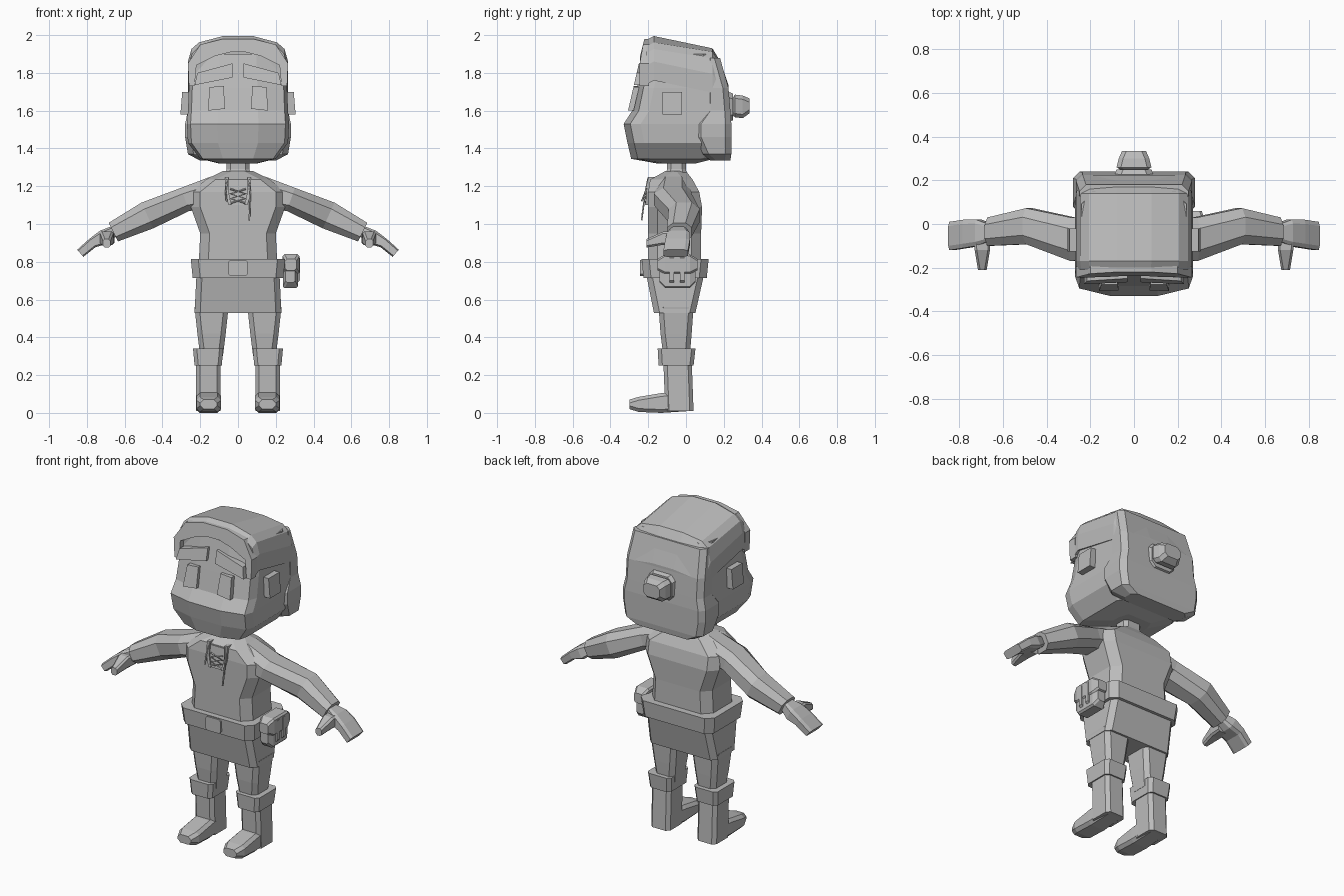
import bpy
import bmesh
from mathutils import Vector

if "Cube" in bpy.data.objects:
    bpy.data.objects.remove(bpy.data.objects["Cube"])

grey = bpy.data.materials.new("plain grey")
grey.use_nodes = True
tone = (.5, .5, .5, 1)
grey.diffuse_color = tone
grey.node_tree.nodes["Principled BSDF"].inputs["Base Color"].default_value = tone


def add_object(name, data):
    data.materials.append(grey)
    part = bpy.data.objects.new(name, data)
    bpy.context.collection.objects.link(part)
    return part


def loft(name, rings, mirror=False):
    """Skin a list of equal-length point rings and cap both ends."""
    bm = bmesh.new()
    rows = [[bm.verts.new(point) for point in ring] for ring in rings]
    for lower, upper in zip(rows, rows[1:]):
        for i in range(len(lower)):
            bm.faces.new((lower[i - 1], lower[i], upper[i], upper[i - 1]))
    bm.faces.new(rows[0])
    bm.faces.new(rows[-1])
    bmesh.ops.recalc_face_normals(bm, faces=bm.faces)
    mesh = bpy.data.meshes.new(name)
    bm.to_mesh(mesh)
    bm.free()
    part = add_object(name, mesh)
    if mirror:
        part.modifiers.new("mirror", "MIRROR").use_mirror_merge = False


def symmetric(half):
    """Complete a right-hand outline with its mirror image."""
    return half + [(-point[0], *point[1:]) for point in reversed(half)]


def cut_rectangle(left, right, low, high, cut):
    """Rectangle outline with its corners cut off."""
    return [(left + cut, low), (right - cut, low),
            (right, low + cut), (right, high - cut),
            (right - cut, high), (left + cut, high),
            (left, high - cut), (left, low + cut)]


def tower(name, rows, cut=.03, centre=0, mirror=False):
    """Loft upward; each row is height, half width, front, back."""
    loft(name, [[(x, y, height) for x, y in
                 cut_rectangle(centre - half, centre + half, front, back, cut)]
                for height, half, front, back in rows], mirror)


def beam(name, rows, cut=.01, centre=0, mirror=False):
    """Loft backward; each row is depth, half width, bottom, top."""
    loft(name, [[(x, depth, z) for x, z in
                 cut_rectangle(centre - half, centre + half, bottom, top, cut)]
                for depth, half, bottom, top in rows], mirror)


def limb(name, rows, cut):
    """Loft along a bent path; each row is centre, height, depth."""
    rings = []
    for i, (centre, height, depth) in enumerate(rows):
        before, after = rows[max(i - 1, 0)][0], rows[min(i + 1, len(rows) - 1)][0]
        along = Vector(after) - Vector(before)
        up = Vector((-along.z, 0, along.x)).normalized()
        side = Vector((0, 1, 0))
        rings.append([Vector(centre) + side * depth * u + up * height * v
                      for u, v in cut_rectangle(-.5, .5, -.5, .5, cut)])
    loft(name, rings, mirror=True)


def plate(name, outline, surface, thickness, mirror=False):
    """Plate from an x, z outline laid on a surface giving y at a height."""
    loft(name, [[(x, surface(z) + shift, z) for x, z in outline]
                for shift in (0, thickness)], mirror)


def cord(name, points):
    curve = bpy.data.curves.new(name, "CURVE")
    curve.dimensions = "3D"
    curve.bevel_depth = .005
    curve.bevel_resolution = 0
    curve.use_fill_caps = True
    line = curve.splines.new("POLY")
    line.points.add(len(points) - 1)
    for target, point in zip(line.points, points):
        target.co = (*point, 1)
    add_object(name, curve)


# Head with a bulging jaw
def head_ring(height, half, front, back):
    return [(x, y, height) for x, y in symmetric([
        (half * .4, front), (half * .93, front + .035), (half, front + .09),
        (half, back - .06), (half * .8, back)])]


loft("head", [head_ring(*row) for row in (
    (1.32, .1, -.15, .05), (1.345, .2, -.29, .15), (1.43, .265, -.31, .2),
    (1.53, .27, -.33, .2), (1.6, .265, -.285, .2), (1.72, .26, -.26, .2),
    (1.9, .24, -.22, .15))])


# Hair cap, lofted front to back with a flatter crown behind
def hair_ring(depth, half, top):
    drop = .03 - depth * .05
    return [(x, depth, z) for x, z in symmetric([
        (half, top - .24), (half, top - .14), (half * .93, top - drop - .035),
        (half * .78, top - drop), (half * .3, top - .005)])]


loft("hair_cap", [hair_ring(*row) for row in (
    (-.21, .26, 1.98), (-.17, .265, 2), (.14, .265, 1.935),
    (.185, .255, 1.86), (.225, .24, 1.74))])

# Fringe arching over the face
outer = symmetric([(.26, 1.73), (.265, 1.85), (.2, 1.95), (.08, 1.98)])
inner = symmetric([(.23, 1.73), (.22, 1.84), (.12, 1.89), (.04, 1.91)])
plate("fringe", outer + inner[::-1], lambda z: max(-.245, z * .25 - .715), .05)

# Back hair with side locks, and the tied tail
tower("back_hair", [
    (1.335, .2, .13, .235), (1.37, .265, .09, .24), (1.46, .28, .05, .24),
    (1.53, .28, .05, .24), (1.6, .265, .1, .235), (1.72, .265, .1, .225),
    (1.88, .25, .1, .18)])
beam("hair_tie", [(.2, .1, 1.53, 1.71), (.25, .08, 1.55, 1.69)], .03)
beam("hair_tail", [(.24, .05, 1.58, 1.66), (.26, .08, 1.565, 1.685),
                   (.3, .07, 1.56, 1.68), (.335, .055, 1.585, 1.665)], .02)


# Ears, eyes and brows
def face(z):
    return z * .23 - .675


plate("ears", [(.23, 1.58), (.305, 1.58), (.295, 1.7), (.23, 1.7)],
      lambda z: -.125, .105, mirror=True)
plate("eyes", [(.07, 1.61), (.16, 1.6), (.15, 1.725), (.075, 1.73)],
      face, .03, mirror=True)
plate("brows", [(.03, 1.775), (.23, 1.735), (.215, 1.8), (.03, 1.85)],
      face, .04, mirror=True)

# Neck, shirt and sleeves
tower("neck", [(1.22, .08, -.12, .01), (1.29, .06, -.1, 0), (1.36, .06, -.1, 0)], .02)
tower("shirt", [
    (.75, .21, -.2, .08), (.95, .2, -.2, .08), (1.09, .25, -.2, .085),
    (1.17, .25, -.2, .07), (1.235, .17, -.19, .035), (1.28, .08, -.11, 0)], .05)
limb("sleeves", [((.12, -.065, 1.17), .17, .17), ((.28, -.07, 1.13), .13, .2),
                 ((.48, -.01, 1.045), .15, .165), ((.66, -.035, .957), .11, .13)], .25)

# Hands with thumbs
limb("hands", [((.66, -.04, .96), .06, .08), ((.71, -.04, .93), .08, .12),
               ((.77, -.045, .9), .055, .13), ((.835, -.055, .845), .05, .13)], .15)
beam("thumbs", [(-.05, .04, .89, .96), (-.12, .035, .89, .96), (-.21, .02, .875, .92)],
     centre=.695, mirror=True)


# Neck opening with collar edges, crossed laces and loose ends
def chest(z):
    return z * .1 - .318


plate("neck_opening", symmetric([(.035, 1.1), (.05, 1.17), (.05, 1.23)]), chest, .03)
plate("collar_edges", [(.035, 1.1), (.05, 1.1), (.07, 1.17), (.07, 1.25),
                       (.05, 1.25), (.05, 1.17)],
      lambda z: chest(z) - .008, .04, mirror=True)
for side in (-1, 1):
    heights = [1.11 + .025 * step for step in range(4)]
    cord("lace", [(side * .04 * (-1) ** step, chest(z) - .005, z)
                  for step, z in enumerate(heights)])
    cord("lace_end", [(side * .055, -.2, 1.245), (side * .065, -.215, 1.17),
                      (side * .06, -.235, 1.07 - side * .05)])

# Belt, buckle and tunic skirt
tower("belt", [(.715, .24, -.225, .11), (.815, .25, -.235, .12)], .04)
beam("buckle", [(-.243, .05, .725, .81), (-.22, .05, .725, .81)])
tower("skirt", [(.53, .23, -.17, .05), (.73, .22, -.21, .095)])

# Legs and boots
tower("legs", [(.3, .06, -.12, .02), (.42, .075, -.135, .03), (.56, .09, -.145, .04)],
      .025, centre=.14, mirror=True)
tower("boot_cuffs", [(.25, .072, -.145, .04), (.34, .08, -.15, .05)],
      .02, centre=.158, mirror=True)
tower("boot_shafts", [(.01, .065, -.11, .04), (.28, .065, -.12, .03)],
      .02, centre=.157, mirror=True)
beam("boot_toes", [(-.3, .045, .02, .07), (-.25, .065, .005, .085),
                   (-.13, .065, 0, .105), (.02, .06, .01, .12)],
     .018, centre=.155, mirror=True)

# Belt pouch with lid and straps
beam("pouch", [(-.14, .025, .69, .79), (-.11, .04, .66, .8),
               (.02, .04, .66, .8), (.05, .025, .69, .79)], centre=.277)
beam("pouch_lid", [(-.15, .03, .755, .815), (-.11, .045, .735, .84),
                   (.02, .045, .735, .84), (.06, .03, .755, .815)], centre=.28)
for middle in (-.075, -.02):
    beam("pouch_strap", [(middle + edge, .04, .69, .83) for edge in (-.012, .012)],
         centre=.287)
